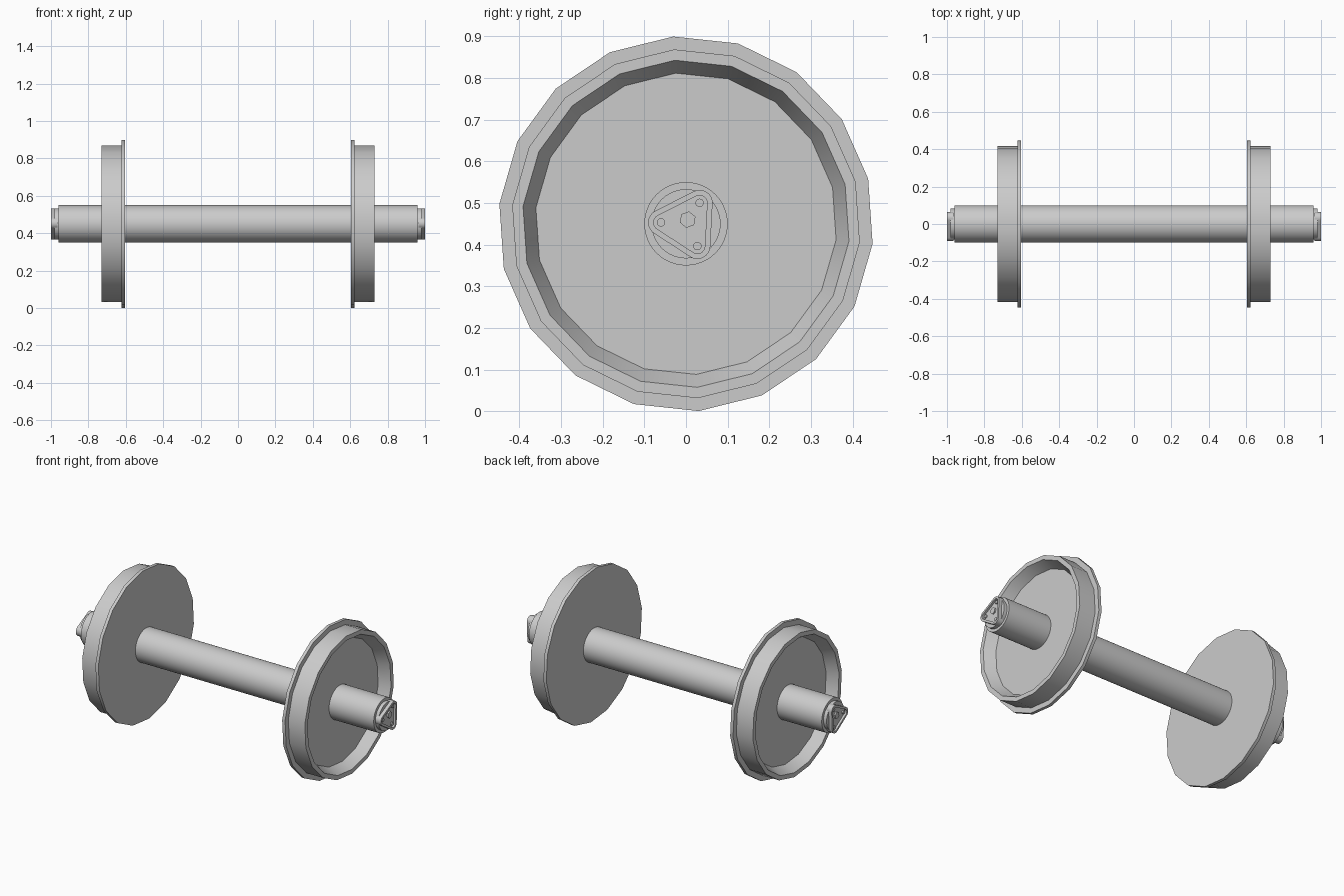
import bpy, bmesh
from math import cos, sin, radians, pi

if "Cube" in bpy.data.objects:
    bpy.data.objects.remove(bpy.data.objects["Cube"])

CZ = 0.45  # axle height


def circle(r, n, start=0.0, cy=0.0, cz=CZ):
    return [(cy + r * cos(radians(start) + 2 * pi * i / n),
             cz + r * sin(radians(start) + 2 * pi * i / n)) for i in range(n)]


BOLTS = circle(0.06, 3, 57)


def rounded_triangle(r, steps=8):
    pts = []
    for k, (y, z) in enumerate(BOLTS):
        for i in range(steps + 1):
            a = radians(57 + 120 * k - 60 + 120 * i / steps)
            pts.append((y + r * cos(a), z + r * sin(a)))
    return pts


def loft(name, rings, mirror=True):
    """Bridge (x, outline) rings along x, cap both ends, mirror to the other side."""
    bm = bmesh.new()
    loops = [[bm.verts.new((x, y, z)) for y, z in pts] for x, pts in rings]
    for a, b in zip(loops, loops[1:]):
        n = len(a)
        for i in range(n):
            j = (i + 1) % n
            bm.faces.new((a[i], a[j], b[j], b[i]))
    bm.faces.new(loops[0])
    bm.faces.new(loops[-1])
    bmesh.ops.recalc_face_normals(bm, faces=bm.faces)
    me = bpy.data.meshes.new(name)
    bm.to_mesh(me)
    bm.free()
    ob = bpy.data.objects.new(name, me)
    bpy.context.collection.objects.link(ob)
    bpy.ops.object.select_all(action='DESELECT')
    ob.select_set(True)
    bpy.context.view_layer.objects.active = ob
    bpy.ops.object.shade_smooth_by_angle(angle=radians(30))
    if mirror:
        ob.modifiers.new("Mirror", 'MIRROR').use_mirror_merge = False
    return ob


# Axle shaft
loft("axle", [(-0.96, circle(0.1, 48)), (0.96, circle(0.1, 48))], mirror=False)

# Wheels: flange, tread, rim and dished outer face
profile = [(0.603, 0.45), (0.622, 0.45), (0.622, 0.419), (0.73, 0.419),
           (0.73, 0.393), (0.667, 0.362)]
loft("wheels", [(x, circle(r, 18, 13.9)) for x, r in profile])

# Round end plates on the axle
loft("end_plates", [(0.95, circle(0.083, 40)), (0.98, circle(0.083, 40))])

# Three-cornered caps with a raised lip
loft("end_caps", [(0.965, rounded_triangle(0.031)), (1.0, rounded_triangle(0.031)),
                  (1.0, rounded_triangle(0.018)), (0.987, rounded_triangle(0.018))])

# Bolts and centre nut
for k, (y, z) in enumerate(BOLTS):
    loft(f"cap_bolts_{k + 1}", [(x, circle(0.01, 16, 0, y, z)) for x in (0.98, 0.995)])
loft("centre_nuts", [(x, circle(0.02, 6, 20, 0.004, 0.46)) for x in (0.98, 0.995)])
